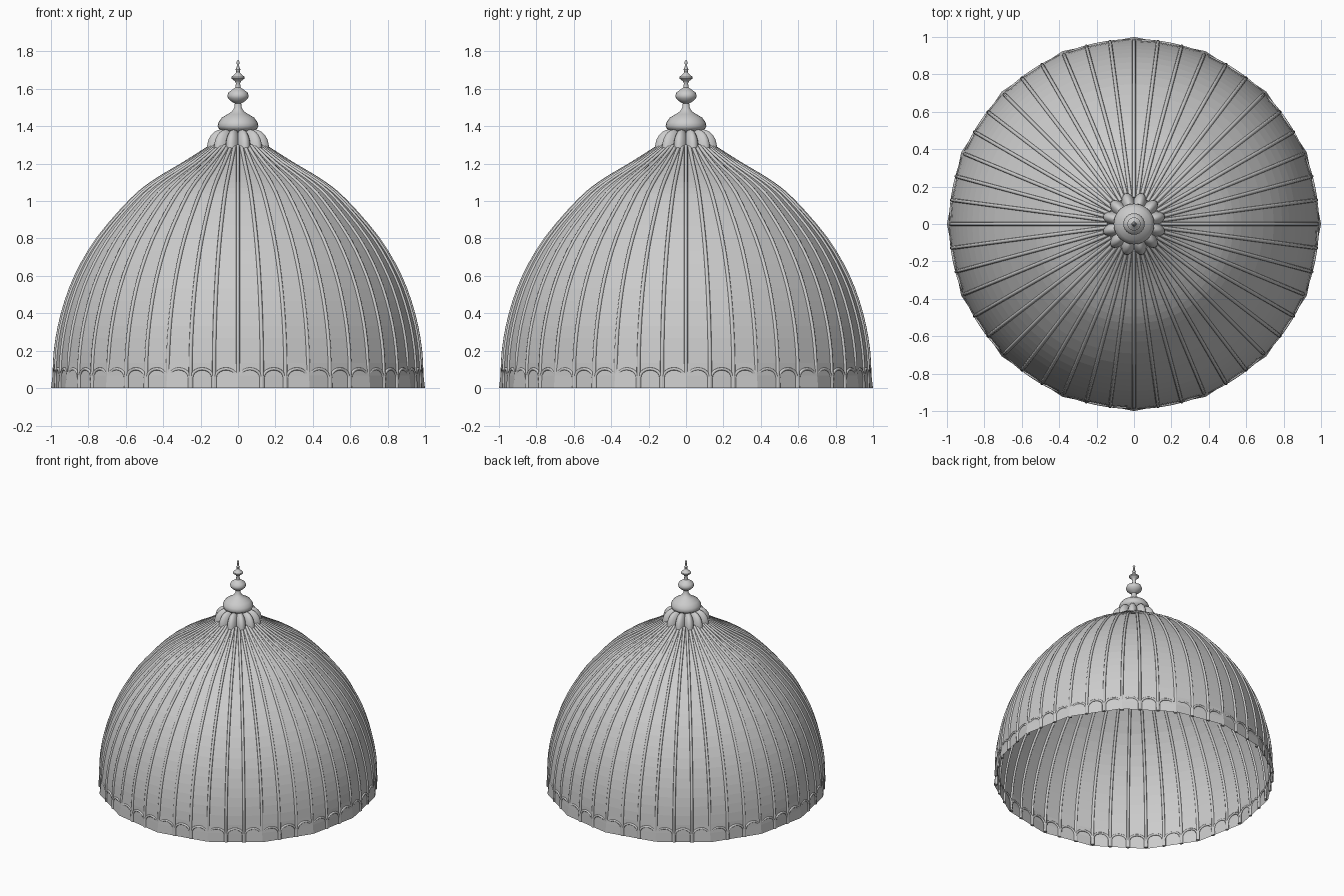
import bpy, bmesh, math
from mathutils import Vector

if "Cube" in bpy.data.objects:
    bpy.data.objects.remove(bpy.data.objects["Cube"])

PI = math.pi
RIBS = 48


def finish(bm, name, smooth=None):
    me = bpy.data.meshes.new(name)
    bm.to_mesh(me)
    bm.free()
    ob = bpy.data.objects.new(name, me)
    bpy.context.collection.objects.link(ob)
    if smooth is not None:
        bpy.context.view_layer.objects.active = ob
        ob.select_set(True)
        bpy.ops.object.shade_smooth_by_angle(angle=math.radians(smooth))
        ob.select_set(False)
    return ob


def lathe(name, profile, n, radius_fn=lambda r, z, a: r, smooth=None):
    bm = bmesh.new()
    rings = []
    for r, z in profile:
        ring = []
        for i in range(n):
            a = 2 * PI * i / n
            q = radius_fn(r, z, a)
            ring.append(bm.verts.new((q * math.cos(a), q * math.sin(a), z)))
        rings.append(ring)
    for lo, hi in zip(rings, rings[1:]):
        for i in range(n):
            j = (i + 1) % n
            bm.faces.new((lo[i], lo[j], hi[j], hi[i]))
    bm.faces.new(rings[-1])
    return finish(bm, name, smooth)


def spline(points, steps):
    # Catmull-Rom smoothing of a (radius, height) profile
    p = [Vector(q) for q in points]
    p = [2 * p[0] - p[1]] + p + [2 * p[-1] - p[-2]]
    out = []
    for a, b, c, d in zip(p, p[1:], p[2:], p[3:]):
        for k in range(steps):
            t = k / steps
            out.append(0.5 * (2 * b + (c - a) * t + (2 * a - 5 * b + 4 * c - d) * t * t
                              + (3 * b - a - 3 * c + d) * t ** 3))
    return out + [p[-2]]


def tubes(name, paths, radius, sides=8):
    cu = bpy.data.curves.new(name, 'CURVE')
    cu.dimensions = '3D'
    cu.bevel_depth = radius
    cu.bevel_resolution = (sides - 4) // 2
    cu.use_fill_caps = True
    for path in paths:
        s = cu.splines.new('POLY')
        s.points.add(len(path) - 1)
        for pt, co in zip(s.points, path):
            pt.co = (*co, 1)
    ob = bpy.data.objects.new(name, cu)
    bpy.context.collection.objects.link(ob)
    return ob


def polar(r, a, z):
    return (r * math.cos(a), r * math.sin(a), z)


# Open dome shell: sixteen-sided rim easing into a round body
dome = spline([(0.983, 0), (0.975, 0.2), (0.937, 0.4), (0.865, 0.6), (0.748, 0.8),
               (0.575, 1.0), (0.455, 1.1), (0.29, 1.2), (0.14, 1.295)], 3)


def rim(r, z, a):
    side = PI / 8
    poly = math.cos(side / 2) / math.cos(a % side - side / 2)
    f = max(0, 1 - z / 0.15)
    return r * (1 - f) + f * poly


lathe("dome_shell", dome, RIBS, rim)

# Vertical ribs
angles = [2 * PI * i / RIBS for i in range(RIBS)]
tubes("dome_ribs", [[polar(r, a, z) for r, z in dome] for a in angles], 0.010)

# Small arches between the ribs along the rim
arches = []
for a in angles:
    mid, half = a + PI / RIBS, 0.058 / 0.982
    path = [polar(0.982, mid - half, 0.0)]
    for k in range(11):
        t = PI * k / 10
        path.append(polar(0.981, mid - half * math.cos(t), 0.055 + 0.048 * math.sin(t)))
    path.append(polar(0.982, mid + half, 0.0))
    arches.append(path)
tubes("rim_arches", arches, 0.008)

# Ring of twelve rounded petals
bm = bmesh.new()
for i in range(12):
    a = 2 * PI * (i + 0.5) / 12
    res = bmesh.ops.create_uvsphere(bm, u_segments=16, v_segments=12, radius=1)
    for v in res["verts"]:
        x, y, z = v.co
        x, y, z = 0.092 + 0.080 * x, 0.040 * y, 1.283 + 0.1 * max(z, 0)
        v.co = (x * math.cos(a) - y * math.sin(a), x * math.sin(a) + y * math.cos(a), z)
bmesh.ops.remove_doubles(bm, verts=bm.verts, dist=0.0001)
finish(bm, "petal_ring", 50)

# Turned finial
finial = [(0.07, 1.36), (0.088, 1.378), (0.104, 1.388), (0.109, 1.402), (0.105, 1.42), (0.088, 1.445),
          (0.055, 1.465), (0.032, 1.48), (0.02, 1.5), (0.017, 1.522), (0.035, 1.532),
          (0.054, 1.55), (0.057, 1.565), (0.05, 1.582), (0.03, 1.596), (0.015, 1.606),
          (0.011, 1.63), (0.018, 1.642), (0.035, 1.655), (0.035, 1.664), (0.018, 1.678),
          (0.009, 1.69), (0.013, 1.703), (0.007, 1.715), (0.006, 1.73), (0.009, 1.742),
          (0.003, 1.755)]
lathe("finial", finial, 24, smooth=40)
